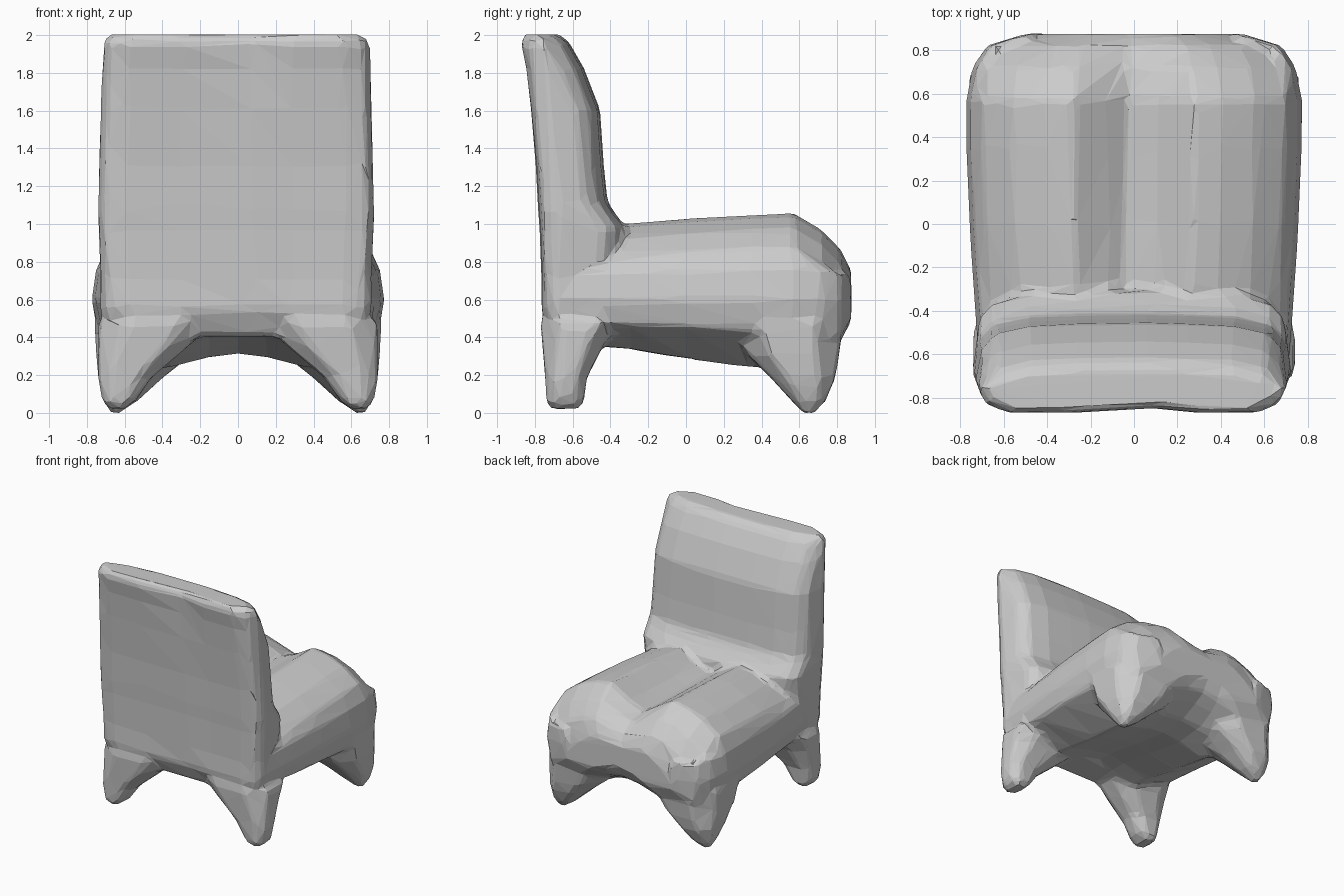
import bpy
import bmesh

if "Cube" in bpy.data.objects:
    bpy.data.objects.remove(bpy.data.objects["Cube"])

grey = bpy.data.materials.new("warm_grey")
grey.use_nodes = True
grey.diffuse_color = (0.6, 0.6, 0.6, 1)
grey.node_tree.nodes["Principled BSDF"].inputs["Base Color"].default_value = (0.6, 0.6, 0.6, 1)


def loft(name, rings):
    """Skin a list of equal-length closed rings and cap both ends."""
    bm = bmesh.new()
    loops = [[bm.verts.new(p) for p in ring] for ring in rings]
    n = len(loops[0])
    for a, b in zip(loops, loops[1:]):
        for i in range(n):
            j = (i + 1) % n
            bm.faces.new((a[i], a[j], b[j], b[i]))
    bm.faces.new(loops[0])
    bm.faces.new(loops[-1])
    bmesh.ops.recalc_face_normals(bm, faces=bm.faces)
    mesh = bpy.data.meshes.new(name)
    bm.to_mesh(mesh)
    bm.free()
    obj = bpy.data.objects.new(name, mesh)
    bpy.context.collection.objects.link(obj)
    return obj


def seat_ring(y, w, top, groove, rim, under):
    """Twin-cushion section with a centre groove and an arched underside."""
    half = [(0.14 * w, groove + 0.35 * (top - groove)), (0.36 * w, top), (0.52 * w, top - 0.02),
            (0.72 * w, top - 0.08), (0.9 * w, top - 0.18), (0.97 * w, 0.75), (w, 0.59),
            (0.95 * w, rim), (0.5 * w, under), (0.2 * w, under + 0.06)]
    pts = [(-0.03, groove)] + half + [(0, under + 0.08)] + [(-x, z) for x, z in reversed(half)]
    return [(x, y, z) for x, z in pts]


def back_ring(z, front, rear, w, inset):
    """Backrest section: rounded front corners, two rear panels and a centre seam."""
    half = [(0.25, front - 0.005), (0.65 * w, front - 0.015), (0.87 * w, front - 0.05),
            (0.96 * w, front - 0.12), (w, rear + 0.12), (0.95 * w, rear + 0.045),
            (0.8 * w, rear + inset), (0.3, rear + inset)]
    pts = [(0.07, front)] + half + [(0.09, rear + 0.025)] + [(-x, y) for x, y in reversed(half)]
    return [(x - 0.01, y, z) for x, y in pts]


def leg_ring(side, z, cx, cy, hx, hy):
    """Eight-sided leg section."""
    c = 0.5
    pts = [(1, c), (c, 1), (-c, 1), (-1, c), (-1, -c), (-c, -1), (c, -1), (1, -c)]
    return [(side * (cx + hx * u), cy + hy * v, z) for u, v in pts]


# Seat, from rear to rounded front
seat = loft("seat", [seat_ring(*s) for s in (
    (-0.7, 0.71, 0.94, 0.87, 0.47, 0.36),
    (-0.3, 0.74, 1.0, 0.88, 0.46, 0.33),
    (0, 0.76, 1.025, 0.88, 0.45, 0.28),
    (0.35, 0.775, 1.045, 0.89, 0.43, 0.23),
    (0.57, 0.775, 1.055, 0.9, 0.4, 0.25),
    (0.72, 0.745, 0.965, 0.87, 0.38, 0.32),
    (0.82, 0.68, 0.86, 0.81, 0.41, 0.38),
    (0.875, 0.5, 0.75, 0.73, 0.5, 0.48))])

# Backrest, leaning slightly to the rear
backrest = loft("backrest", [back_ring(*s) for s in (
    (0.4, -0.45, -0.72, 0.69, 0.03),
    (0.54, -0.4, -0.785, 0.72, 0.02),
    (0.7, -0.35, -0.79, 0.72, 0.03),
    (0.97, -0.31, -0.8, 0.73, 0.03),
    (1.03, -0.36, -0.805, 0.735, 0.03),
    (1.11, -0.415, -0.81, 0.735, 0.03),
    (1.3, -0.435, -0.82, 0.73, 0.03),
    (1.6, -0.455, -0.845, 0.72, 0.025),
    (1.82, -0.54, -0.86, 0.715, 0.015),
    (1.96, -0.62, -0.875, 0.71, 0),
    (2, -0.67, -0.85, 0.68, 0))])

# Tapered legs flaring up into the seat
front_leg = ((-0.01, 0.65, 0.65, 0.02, 0.03), (0.06, 0.62, 0.65, 0.09, 0.09),
             (0.18, 0.57, 0.62, 0.17, 0.17), (0.3, 0.5, 0.57, 0.25, 0.24),
             (0.48, 0.45, 0.54, 0.31, 0.29))
rear_leg = ((0.015, 0.64, -0.64, 0.04, 0.08), (0.06, 0.63, -0.64, 0.09, 0.1),
            (0.18, 0.6, -0.635, 0.14, 0.11), (0.35, 0.5, -0.6, 0.24, 0.16),
            (0.48, 0.44, -0.56, 0.3, 0.21))
parts = [seat, backrest]
for side, label in ((1, "left"), (-1, "right")):
    for kind, rows in (("front_leg", front_leg), ("rear_leg", rear_leg)):
        parts.append(loft(f"{label}_{kind}", [leg_ring(side, *r) for r in rows]))

# Blend the parts into one faceted shell
bpy.ops.object.select_all(action='DESELECT')
for p in parts:
    p.select_set(True)
bpy.context.view_layer.objects.active = seat
bpy.ops.object.join()
chair = bpy.context.object
chair.name = "upholstered_chair"
remesh = chair.modifiers.new("merge", 'REMESH')
remesh.mode = 'VOXEL'
remesh.voxel_size = 0.025
smooth = chair.modifiers.new("soften", 'SMOOTH')
smooth.factor = 0.5
smooth.iterations = 5
facets = chair.modifiers.new("facets", 'DECIMATE')
facets.ratio = 0.04
bpy.ops.object.convert(target='MESH')

# Stand the chair on the floor in plain flat-shaded grey
mesh = chair.data
floor = min(v.co.z for v in mesh.vertices)
for v in mesh.vertices:
    v.co.z -= floor
mesh.materials.clear()
mesh.materials.append(grey)
for f in mesh.polygons:
    f.use_smooth = False
    f.material_index = 0
